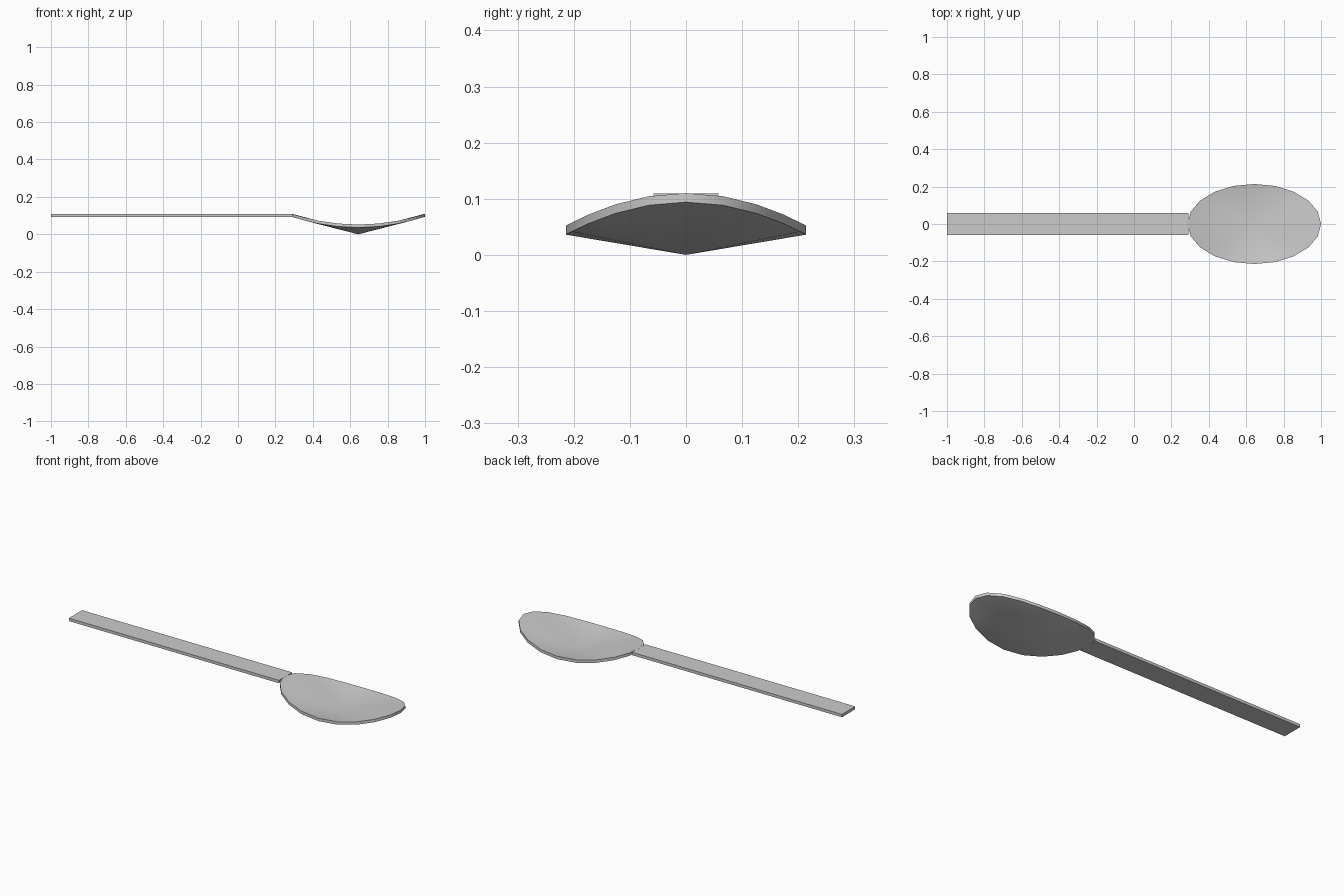
import bpy, bmesh, math

if "Cube" in bpy.data.objects:
    bpy.data.objects.remove(bpy.data.objects["Cube"])

THICK = 0.016


def make_object(name, bm):
    bmesh.ops.recalc_face_normals(bm, faces=bm.faces[:])
    mesh = bpy.data.meshes.new(name)
    bm.to_mesh(mesh)
    bm.free()
    obj = bpy.data.objects.new(name, mesh)
    bpy.context.collection.objects.link(obj)
    return obj


# Bowl: 20-sided oval fan with a saddle-curved rim, thickened straight down
N, CX, RX, RY = 20, 0.643, 0.357, 0.214
bm = bmesh.new()
layers = []
for base in (0.0, THICK):
    centre = bm.verts.new((CX, 0, base))
    rim = []
    for i in range(N):
        a = 2 * math.pi * i / N
        z = base + 0.036 + 0.058 * math.cos(a) ** 2
        rim.append(bm.verts.new((CX + RX * math.cos(a), RY * math.sin(a), z)))
    for i in range(N):
        bm.faces.new((centre, rim[i], rim[(i + 1) % N]))
    layers.append(rim)
low, high = layers
for i in range(N):
    j = (i + 1) % N
    bm.faces.new((low[i], low[j], high[j], high[i]))
bowl = make_object("bowl", bm)

# Handle: flat straight bar reaching the bowl's edge
X0, X1, HALF_W, TOP = -1.0, 0.292, 0.058, 0.109
bm = bmesh.new()
bmesh.ops.create_cube(bm, size=1)
bmesh.ops.scale(bm, vec=(X1 - X0, 2 * HALF_W, THICK), verts=bm.verts)
bmesh.ops.translate(bm, vec=((X0 + X1) / 2, 0, TOP - THICK / 2), verts=bm.verts)
handle = make_object("handle", bm)

# Soft bowl surfaces with a crisp rim
bpy.ops.object.select_all(action='DESELECT')
bowl.select_set(True)
bpy.context.view_layer.objects.active = bowl
bpy.ops.object.shade_smooth_by_angle(angle=math.radians(30))
